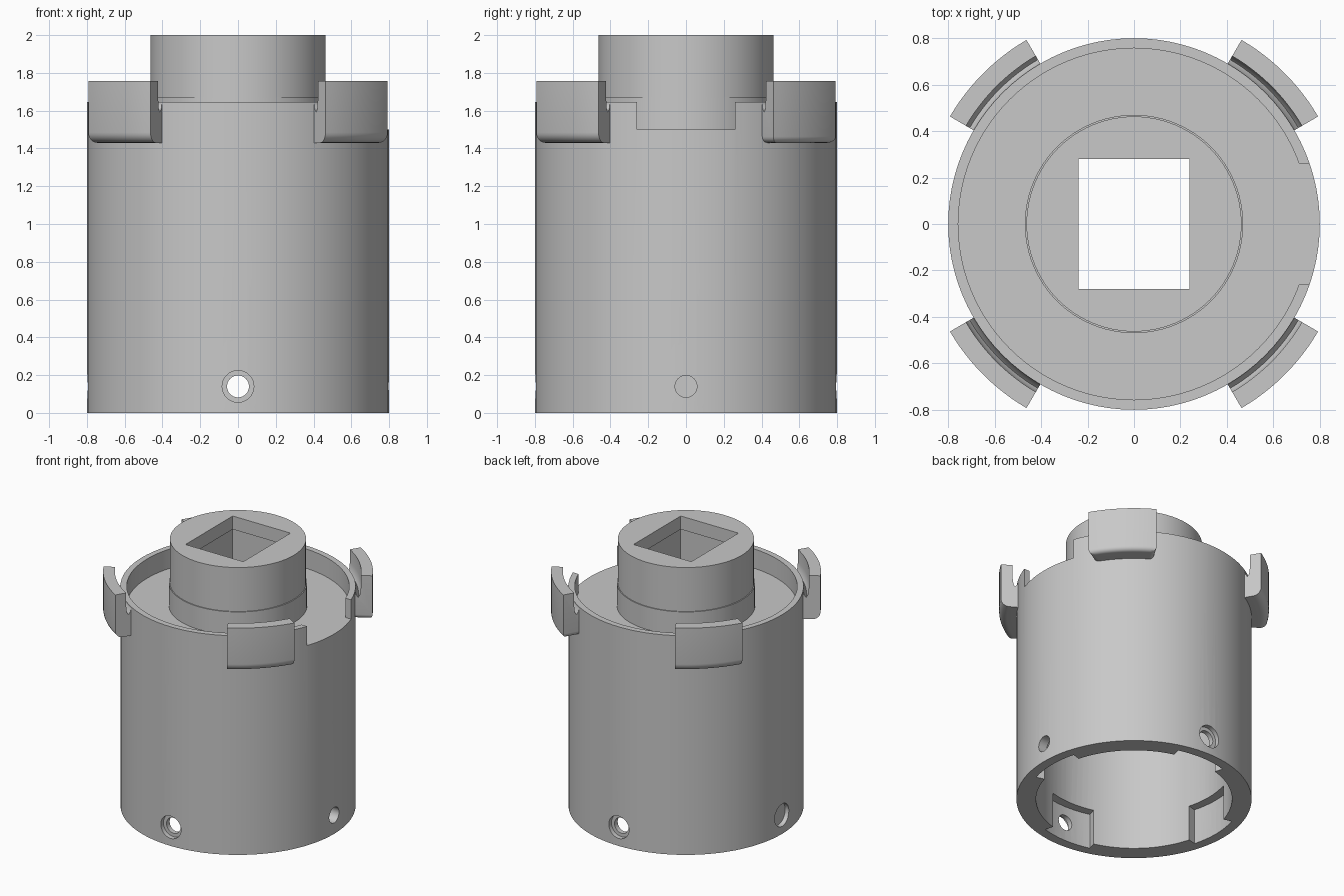
import bpy, bmesh, math
from mathutils import Matrix

cube = bpy.data.objects.get("Cube")
if cube:
    bpy.data.objects.remove(cube, do_unlink=True)

grey = bpy.data.materials.new("plain grey")
grey.use_nodes = True
grey.diffuse_color = (0.58, 0.58, 0.58, 1)
grey.node_tree.nodes["Principled BSDF"].inputs["Base Color"].default_value = (0.58, 0.58, 0.58, 1)


def make(name, bm):
    bmesh.ops.recalc_face_normals(bm, faces=bm.faces)
    mesh = bpy.data.meshes.new(name)
    bm.to_mesh(mesh)
    bm.free()
    mesh.materials.append(grey)
    ob = bpy.data.objects.new(name, mesh)
    bpy.context.collection.objects.link(ob)
    return ob


def smooth(ob):
    bpy.ops.object.select_all(action="DESELECT")
    ob.select_set(True)
    bpy.context.view_layer.objects.active = ob
    bpy.ops.object.shade_smooth_by_angle(angle=math.radians(32))


def sector(profile, centre, half, steps):
    """Closed (radius, height) profile swept around z through an arc."""
    bm = bmesh.new()
    rings = []
    for i in range(steps + 1):
        a = math.radians(centre - half + 2 * half * i / steps)
        rings.append([bm.verts.new((r * math.cos(a), r * math.sin(a), z)) for r, z in profile])
    n = len(profile)
    for a, b in zip(rings, rings[1:]):
        for j in range(n):
            k = (j + 1) % n
            bm.faces.new((a[j], a[k], b[k], b[j]))
    bm.faces.new(rings[0])
    bm.faces.new(rings[-1][::-1])
    return bm


def lathe(profile, steps):
    """Profile from axis to axis, revolved fully."""
    bm = bmesh.new()
    verts = [bm.verts.new((r, 0, z)) for r, z in profile]
    edges = [bm.edges.new(p) for p in zip(verts, verts[1:])]
    bmesh.ops.spin(bm, geom=verts + edges, cent=(0, 0, 0), axis=(0, 0, 1),
                   angle=math.tau, steps=steps, use_merge=True)
    bmesh.ops.remove_doubles(bm, verts=bm.verts, dist=1e-5)
    return bm


def box(lo, hi):
    bm = bmesh.new()
    bmesh.ops.create_cube(bm, size=1)
    for v in bm.verts:
        v.co = [(l + h) / 2 + c * (h - l) for l, h, c in zip(lo, hi, v.co)]
    return bm


def rod(radius, start, end, angle, z):
    """Horizontal cylinder pointing outward at the given angle."""
    bm = bmesh.new()
    bmesh.ops.create_cone(bm, cap_ends=True, segments=32, radius1=radius,
                          radius2=radius, depth=end - start)
    turn = Matrix.Rotation(math.radians(angle), 4, "Z") @ Matrix.Translation(((start + end) / 2, 0, z))
    bm.transform(turn @ Matrix.Rotation(math.pi / 2, 4, "Y"))
    return bm


def cut(ob, bm):
    cutter = make("cutter", bm)
    cutter.hide_render = True
    mod = ob.modifiers.new("cut", "BOOLEAN")
    mod.operation = "DIFFERENCE"
    mod.solver = "EXACT"
    mod.object = cutter
    bpy.ops.object.select_all(action="DESELECT")
    bpy.context.view_layer.objects.active = ob
    ob.select_set(True)
    bpy.ops.object.modifier_apply(modifier=mod.name)
    bpy.data.objects.remove(cutter, do_unlink=True)


# Hollow drum with sunken top floor and central neck
body = make("socket_body", lathe([
    (0, 1.36), (0.667, 1.36), (0.667, 0), (0.8, 0), (0.8, 1.645), (0.757, 1.645),
    (0.757, 1.5), (0.47, 1.5), (0.47, 1.67), (0.463, 1.67), (0.463, 2), (0, 2)], 96))

# Rectangular drive opening, a little wider below its lip
cut(body, box((-0.24, -0.28, 1.2), (0.24, 0.28, 2.1)))
cut(body, box((-0.25, -0.29, 1.2), (0.25, 0.29, 1.9)))

# Notch in the rim on the left side
cut(body, box((0.6, -0.26, 1.5), (0.9, 0.26, 1.8)))

# Inner pockets and counterbored screw holes around the foot
for angle in (0, 90, 180, 270):
    cut(body, sector([(0.6, -0.1), (0.73, -0.1), (0.73, 0.265), (0.6, 0.265)], angle, 15.7, 8))
    cut(body, rod(0.058, 0.5, 0.9, angle, 0.14))
    cut(body, rod(0.084, 0.765, 0.9, angle, 0.14))
smooth(body)

# Four hooked clips on the diagonals
OUTER, BASE = 0.918, 1.43
hook = [(0.775, BASE), (OUTER, BASE), (OUTER, 1.757), (0.838, 1.757), (0.838, 1.66),
        (0.832, 1.61), (0.82, 1.59), (0.806, 1.61), (0.797, 1.644), (0.775, 1.644)]
names = {45: "back_left_clip", 135: "back_right_clip",
         225: "front_right_clip", 315: "front_left_clip"}
for angle, name in names.items():
    bm = sector(hook, angle, 14.7, 12)
    rounded = []
    for e in bm.edges:
        outside = all(v.co.xy.length > OUTER - 0.001 for v in e.verts)
        low = all(abs(v.co.z - BASE) < 0.001 for v in e.verts)
        upright = abs(e.verts[0].co.z - e.verts[1].co.z) > 0.1
        end = low and not outside and len(e.link_faces) == 2 and any(
            len(f.verts) == len(hook) for f in e.link_faces)
        if outside and (low or upright and e.calc_face_angle() > 1) or end and angle == 45:
            rounded.append(e)
    bmesh.ops.bevel(bm, geom=rounded, offset=0.055, segments=6, profile=0.5,
                    affect="EDGES", clamp_overlap=True)
    smooth(make(name, bm))
